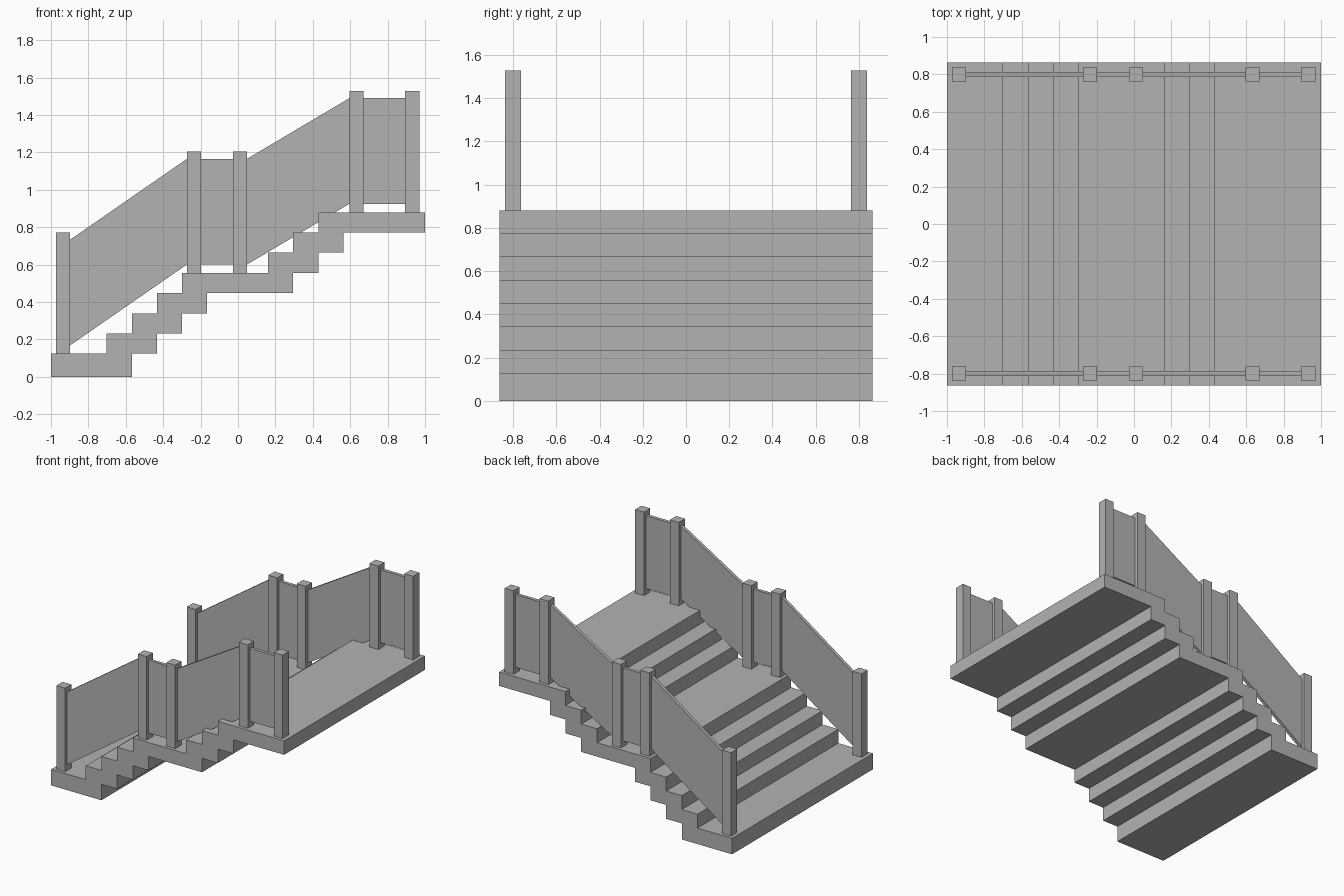
import bpy
import bmesh

cube = bpy.data.objects.get("Cube")
if cube:
    bpy.data.objects.remove(cube, do_unlink=True)

grey = bpy.data.materials.new("stone grey")
grey.use_nodes = True
grey.diffuse_color = (0.45, 0.45, 0.45, 1)
grey.node_tree.nodes["Principled BSDF"].inputs["Base Color"].default_value = grey.diffuse_color


def extrude_profile(name, points, y, depth):
    """Extrude an x-z outline along y, centred on the given y."""
    bm = bmesh.new()
    face = bm.faces.new([bm.verts.new((x, y - depth / 2, z)) for x, z in points])
    ext = bmesh.ops.extrude_face_region(bm, geom=[face])
    verts = [v for v in ext["geom"] if isinstance(v, bmesh.types.BMVert)]
    bmesh.ops.translate(bm, verts=verts, vec=(0, depth, 0))
    bmesh.ops.recalc_face_normals(bm, faces=bm.faces)
    mesh = bpy.data.meshes.new(name)
    bm.to_mesh(mesh)
    bm.free()
    mesh.materials.append(grey)
    obj = bpy.data.objects.new(name, mesh)
    bpy.context.collection.objects.link(obj)
    return obj


# Stair slab: stepped top line, and the same kind of line underneath
RISE, SLAB = 0.108, 0.124


def stepped_line(riser_x, z):
    line = [(-1, z)]
    for x in riser_x:
        line += [(x, z), (x, z + RISE)]
        z += RISE
    return line + [(1, z)]


top = stepped_line([-0.703, -0.568, -0.434, -0.299, 0.16, 0.295, 0.431], SLAB)
under = stepped_line([-0.568, -0.434, -0.299, -0.165, 0.295, 0.431, 0.564], 0.0)
# The underside rises from the ground by one slab thickness at its first step
under = [(x, z + (SLAB - RISE if z > 0 else 0)) for x, z in under]
extrude_profile("stair_slab", top + under[::-1], 0, 1.726)

# Railings: (post centre x, floor height)
POST, POST_H = 0.076, 0.648
LOW, HIGH = SLAB + 4 * RISE, SLAB + 7 * RISE
posts = [(-0.935, SLAB), (-0.235, LOW), (0.01, LOW), (0.633, HIGH), (0.932, HIGH)]
HALF = POST / 2
PANEL_BOTTOM, PANEL_TOP = 0.045, 0.61

for side, y in (("right", -0.8), ("left", 0.8)):
    for i, (x, floor) in enumerate(posts):
        extrude_profile(f"{side}_post_{i + 1}",
                        [(x - HALF, floor), (x + HALF, floor),
                         (x + HALF, floor + POST_H), (x - HALF, floor + POST_H)],
                        y, POST)
    for i, ((xa, za), (xb, zb)) in enumerate(zip(posts, posts[1:])):
        xa, xb = xa + HALF, xb - HALF
        extrude_profile(f"{side}_panel_{i + 1}",
                        [(xa, za + PANEL_BOTTOM), (xb, zb + PANEL_BOTTOM),
                         (xb, zb + PANEL_TOP), (xa, za + PANEL_TOP)],
                        y, 0.026)
